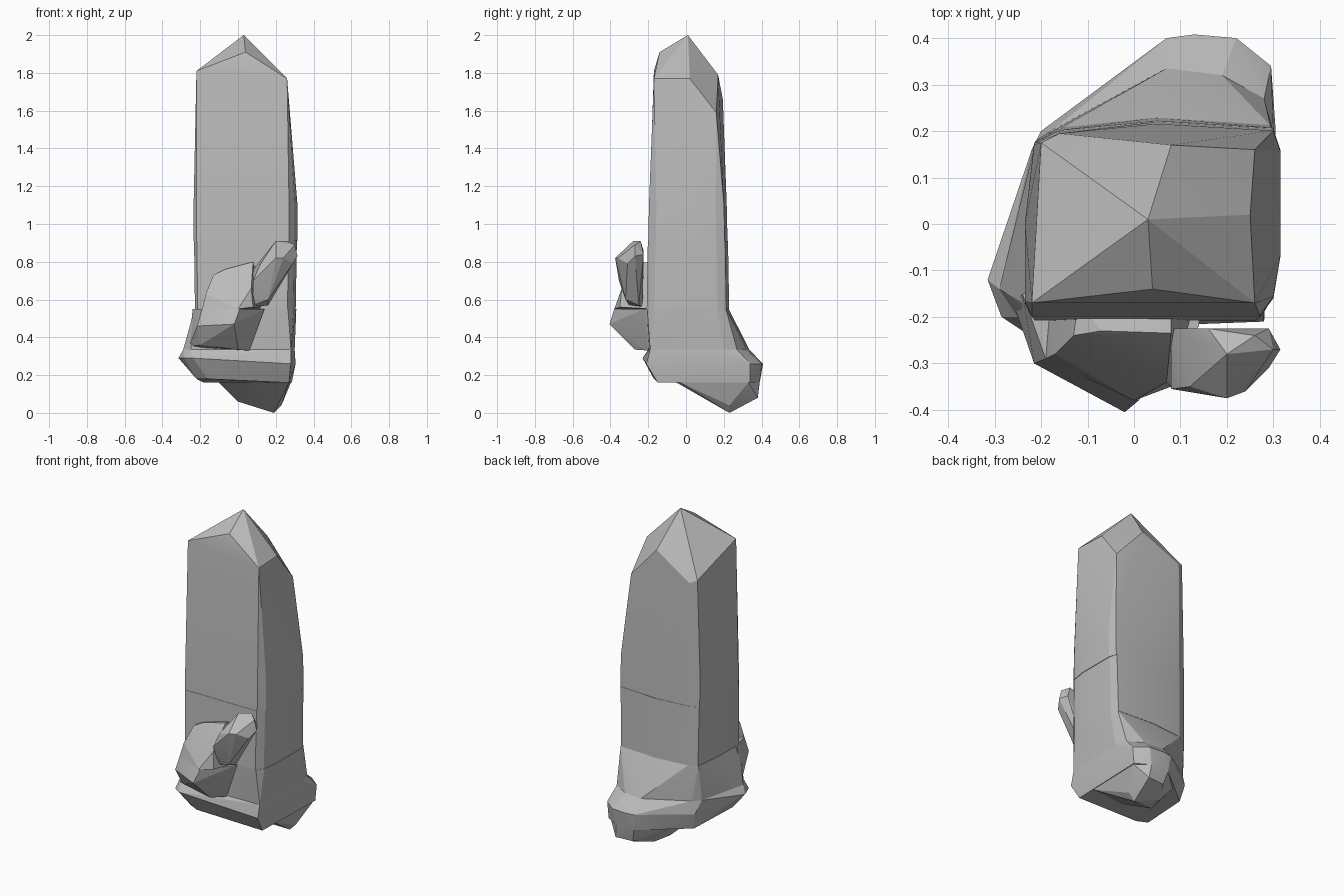
import bpy, bmesh, math

cube = bpy.data.objects.get("Cube")
if cube:
    bpy.data.objects.remove(cube, do_unlink=True)

stone = bpy.data.materials.new("grey crystal")
stone.use_nodes = True
GREY = (0.5, 0.5, 0.5, 1)
stone.diffuse_color = GREY
stone.node_tree.nodes["Principled BSDF"].inputs["Base Color"].default_value = GREY


def ring(z, outline, sx=1.0, sy=1.0):
    """Horizontal cross-section at height z."""
    return [(x * sx, y * sy, z) for x, y in outline]


def facet(name, points):
    """Convex faceted chunk wrapped around a few corner points."""
    bm = bmesh.new()
    for p in points:
        bm.verts.new(p)
    hull = bmesh.ops.convex_hull(bm, input=bm.verts)
    spare = {e for e in hull["geom_interior"] + hull["geom_unused"]
             if isinstance(e, bmesh.types.BMVert)}
    bmesh.ops.delete(bm, geom=list(spare), context='VERTS')
    bmesh.ops.dissolve_limit(bm, angle_limit=math.radians(1),
                             verts=bm.verts, edges=bm.edges)
    bmesh.ops.recalc_face_normals(bm, faces=bm.faces)
    mesh = bpy.data.meshes.new(name)
    bm.to_mesh(mesh)
    bm.free()
    mesh.materials.append(stone)
    obj = bpy.data.objects.new(name, mesh)
    bpy.context.collection.objects.link(obj)
    bpy.ops.object.select_all(action='DESELECT')
    obj.select_set(True)
    bpy.context.view_layer.objects.active = obj
    bpy.ops.object.shade_smooth_by_angle(angle=math.radians(14))


# Shared shaft outline
shaft = [(-.235, -.17), (-.22, -.2), (.27, -.2), (.3, -.16), (.315, -.07),
         (.315, .16), (.3, .205), (.05, .22), (-.16, .2), (-.215, .175),
         (-.235, 0)]

# Pointed upper shaft
facet("upper_shaft", ring(.91, shaft) + ring(1.1, shaft, 1, .98) + [
    (.03, .01, 2), (.25, .02, 1.77), (.26, .16, 1.59), (.08, .17, 1.79),
    (.26, -.17, 1.77), (.04, -.14, 1.91), (-.22, -.17, 1.81),
    (-.2, .175, 1.68), (-.16, .195, 1.66)])

# Middle and flared lower shaft
facet("middle_shaft", ring(.91, shaft, .99, 1.01) + ring(.55, shaft, .97, 1.04))
skirt = [(-.29, -.14), (-.25, -.2), (-.2, -.2), (.28, -.19), (.3, .2),
         (.28, .27), (.19, .32), (.07, .335), (-.18, .2), (-.22, .16)]
facet("lower_shaft", ring(.55, shaft, .98, 1.03) + ring(.335, skirt))

# Slanted base slab
wide = [(-.315, -.12), (-.285, -.2), (-.24, -.23), (.28, -.21), (.305, .2),
        (.295, .34), (.22, .4), (.13, .408), (.07, .4), (-.2, .2)]
under = [(-.22, -.14), (-.16, -.17), (.27, -.15), (.285, .34), (.2, .39),
         (.08, .39), (-.18, .18)]
facet("base_slab", ring(.335, skirt) + ring(.26, wide[3:]) +
      ring(.29, wide[:3]) + ring(.18, under[:2]) + ring(.16, under[2:]))

# Broken foot
facet("foot", ring(.16, [(-.1, .03), (.05, -.05), (.27, -.03), (.28, .33),
                         (.2, .39), (.08, .39), (-.06, .26)]) + [
    (0, .15, .06), (.03, .26, .055), (.19, .23, 0), (.23, .23, .04),
    (.21, .38, .08), (.1, .37, .08)])

# Front lump, lower and upper halves
facet("front_lump_lower", [
    (-.24, -.15, .55), (-.19, -.29, .55), (.01, -.38, .55), (.14, -.22, .55),
    (.14, -.15, .55), (-.02, -.405, .47), (-.215, -.3, .46),
    (-.26, -.17, .35), (-.2, -.25, .36), (0, -.27, .335), (.06, -.2, .33)])
facet("front_lump_upper", [
    (-.18, -.17, .55), (-.19, -.29, .55), (0, -.38, .55), (.08, -.35, .56),
    (.13, -.17, .55), (-.17, -.28, .63), (-.13, -.24, .73), (-.07, -.23, .76),
    (.08, -.235, .8), (.08, -.17, .79), (-.12, -.17, .73), (.07, -.34, .66)])

# Small leaning crystal
facet("small_crystal", [
    (.08, -.3, .57), (.09, -.23, .56), (.16, -.25, .57), (.16, -.32, .6),
    (.08, -.355, .7), (.08, -.225, .76), (.12, -.35, .79), (.2, -.375, .82),
    (.24, -.36, .82), (.29, -.31, .79), (.315, -.27, .83), (.29, -.225, .84),
    (.3, -.27, .89), (.26, -.24, .91), (.2, -.28, .91), (.16, -.225, .86)])
